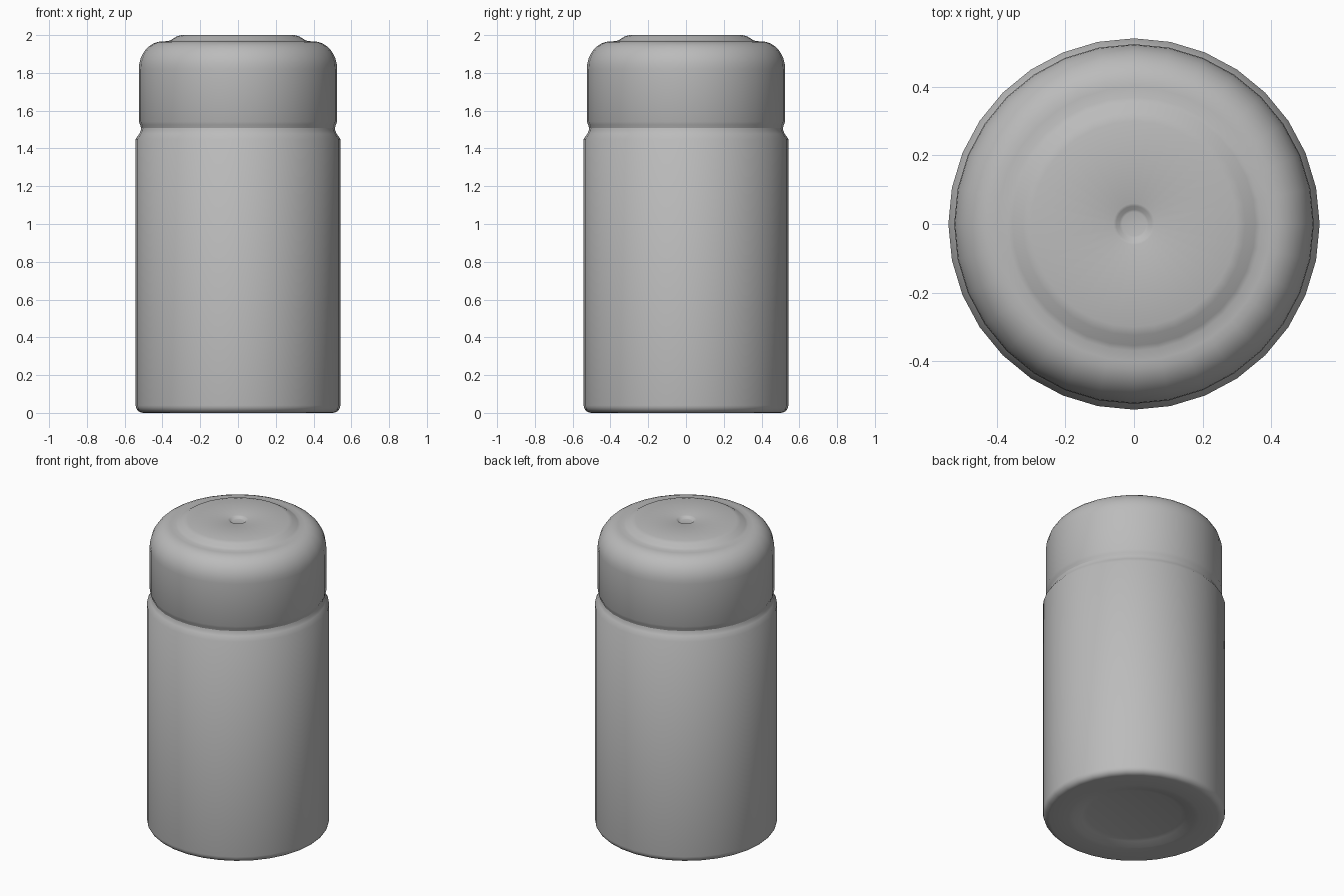
import bpy, math

cube = bpy.data.objects.get("Cube")
if cube:
    bpy.data.objects.remove(cube, do_unlink=True)

SIDES = 32

grey = bpy.data.materials.new("plain_grey")
grey.use_nodes = True
colour = (0.5, 0.5, 0.5, 1)
grey.diffuse_color = colour
grey.node_tree.nodes["Principled BSDF"].inputs["Base Color"].default_value = colour


def arc(cx, cz, rx, rz, start, end, steps):
    """Points (radius, height) along an elliptical corner, angles in degrees."""
    angles = [math.radians(start + (end - start) * i / steps) for i in range(steps + 1)]
    return [(cx + rx * math.cos(a), cz + rz * math.sin(a)) for a in angles]


def lathe(name, profile):
    """Revolve a bottom-to-top profile; ends on the axis become single points."""
    verts, rings = [], []
    for r, z in profile:
        count = SIDES if r > 0 else 1
        rings.append([len(verts) + i for i in range(count)])
        for i in range(count):
            a = math.tau * i / SIDES
            verts.append((r * math.cos(a), r * math.sin(a), z))
    faces = []
    for low, high in zip(rings, rings[1:]):
        for i in range(SIDES):
            j = (i + 1) % SIDES
            quad = [low[i % len(low)], low[j % len(low)],
                    high[j % len(high)], high[i % len(high)]]
            faces.append(list(dict.fromkeys(quad)))
    mesh = bpy.data.meshes.new(name)
    mesh.from_pydata(verts, [], faces)
    mesh.materials.append(grey)
    obj = bpy.data.objects.new(name, mesh)
    bpy.context.collection.objects.link(obj)
    bpy.ops.object.select_all(action="DESELECT")
    obj.select_set(True)
    bpy.context.view_layer.objects.active = obj
    bpy.ops.object.shade_smooth_by_angle(angle=math.radians(40))
    return obj


# Body: shallow recessed base, rounded foot, straight wall, sloped shoulder
body = [(0, 0.025), (0.28, 0.025), (0.31, 0.018), (0.36, 0.003), (0.39, 0)]
body += arc(0.502, 0.04, 0.04, 0.04, -90, 0, 5)
body += [(0.542, 1.45), (0.522, 1.478), (0.515, 1.495), (0.512, 1.51), (0, 1.51)]
lathe("body", body)

# Cap: tucked lower lip, domed edge, raised disc with a central dimple
cap = [(0, 1.505), (0.512, 1.505), (0.518, 1.525), (0.525, 1.542)]
cap += arc(0.40, 1.82, 0.125, 0.147, 0, 90, 8)
cap += [(0.37, 1.968), (0.355, 1.974), (0.325, 1.993), (0.30, 2.0),
        (0.06, 2.0), (0.052, 1.997), (0.042, 1.988), (0.035, 1.986), (0, 1.986)]
lathe("cap", cap)
